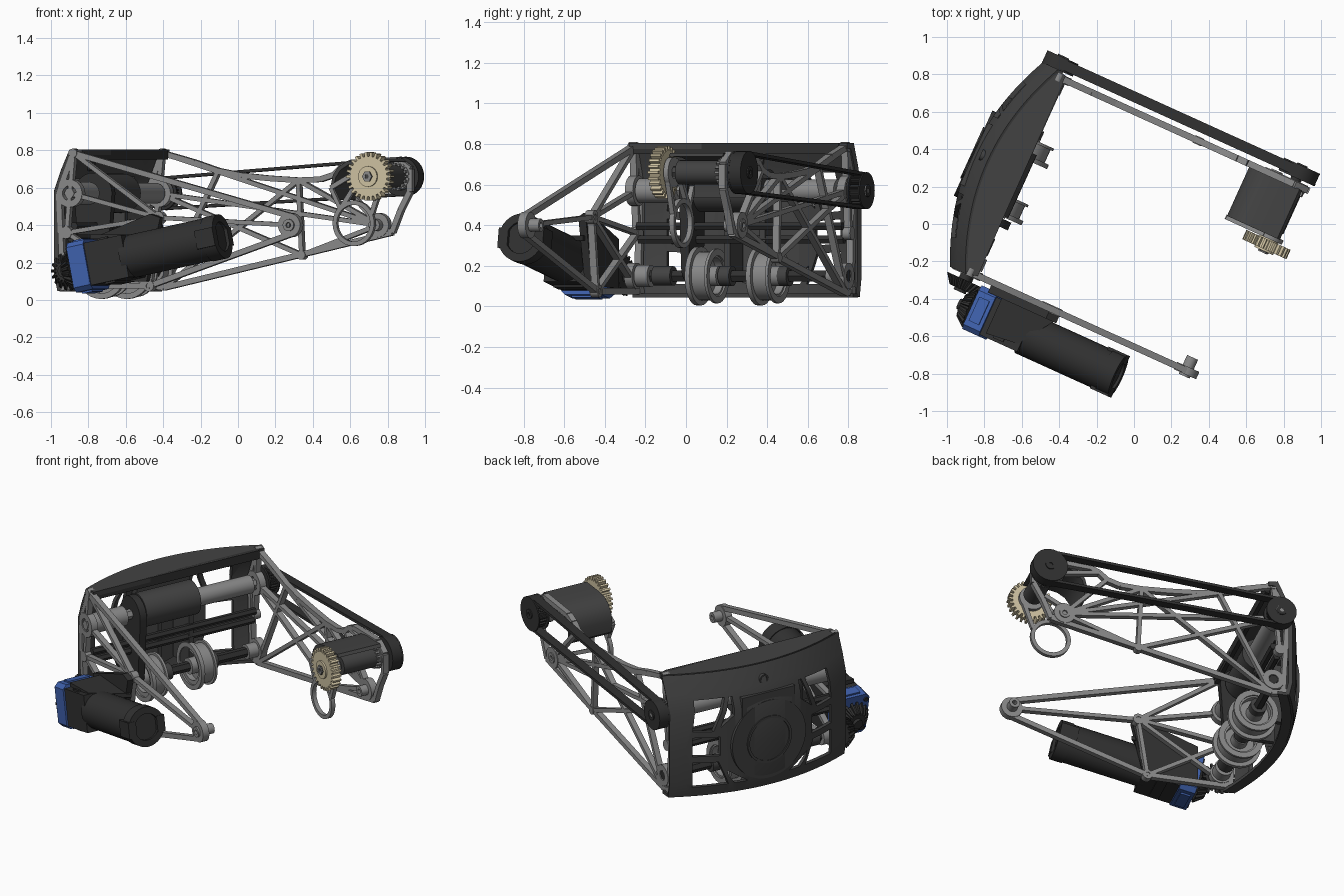
import bpy, bmesh
from math import sin, cos, pi, atan2, acos, hypot, radians
from mathutils import Matrix

if "Cube" in bpy.data.objects:
    bpy.data.objects.remove(bpy.data.objects["Cube"])

ROT = Matrix.Rotation(radians(-24.4), 4, 'Z')   # whole machine is turned in plan


def material(name, r, g, b):
    m = bpy.data.materials.new(name)
    m.diffuse_color = (r, g, b, 1)
    m.use_nodes = True
    m.node_tree.nodes["Principled BSDF"].inputs["Base Color"].default_value = m.diffuse_color
    return m


BLACK = material("black_plastic", .03, .03, .03)
DARK = material("dark_metal", .055, .055, .055)
GREY = material("aluminium", .25, .25, .25)
TAN = material("tan_gear", .62, .54, .36)
BLUE = material("blue_block", .05, .12, .42)


# ---- outlines in the (u, z) plane ----
def circle(u, z, r, n=32):
    return [(u + r * cos(2 * pi * i / n), z + r * sin(2 * pi * i / n)) for i in range(n)]


def rect(u0, u1, z0, z1):
    return [(u0, z0), (u1, z0), (u1, z1), (u0, z1)]


def teeth(u, z, r, depth, n):
    pts = []
    for i in range(n):
        for f, rr in ((-.3, r - depth), (-.2, r), (.2, r), (.3, r - depth)):
            a = 2 * pi * (i + f) / n
            pts.append((u + rr * cos(a), z + rr * sin(a)))
    return pts


def stadium(p, r1, q, r2, n=20):
    a = atan2(q[1] - p[1], q[0] - p[0])
    f = acos((r1 - r2) / hypot(q[0] - p[0], q[1] - p[1]))
    big = [a + f + (2 * pi - 2 * f) * i / n for i in range(n + 1)]
    small = [a - f + 2 * f * i / n for i in range(n + 1)]
    return ([(p[0] + r1 * cos(t), p[1] + r1 * sin(t)) for t in big] +
            [(q[0] + r2 * cos(t), q[1] + r2 * sin(t)) for t in small])


def bar(p, q, w):
    d = hypot(q[0] - p[0], q[1] - p[1])
    x, z = -(q[1] - p[1]) / d * w / 2, (q[0] - p[0]) / d * w / 2
    return [(p[0] + x, p[1] + z), (p[0] - x, p[1] - z), (q[0] - x, q[1] - z), (q[0] + x, q[1] + z)]


# ---- part builder: solids are (outline, v0, v1, inner outline, end scale) ----
def part(name, mat, *solids, M=Matrix()):
    bm = bmesh.new()
    for outline, v0, v1, *rest in solids:
        inner = rest[0] if rest else None
        s = rest[1] if len(rest) > 1 else 1
        cu = sum(p[0] for p in outline) / len(outline)
        cz = sum(p[1] for p in outline) / len(outline)

        def ring(pts, v, k):
            return [bm.verts.new((cu + (u - cu) * k, v, cz + (z - cz) * k)) for u, z in pts]

        def bridge(a, b):
            for i in range(len(a)):
                j = (i + 1) % len(a)
                bm.faces.new((a[i], a[j], b[j], b[i]))
        a, b = ring(outline, v0, 1), ring(outline, v1, s)
        bridge(a, b)
        if inner:
            c, d = ring(inner, v0, 1), ring(inner, v1, s)
            bridge(c, d)
            bridge(a, c)
            bridge(b, d)
        else:
            bm.faces.new(a)
            bm.faces.new(b)
    bm.transform(ROT @ M)
    bmesh.ops.recalc_face_normals(bm, faces=bm.faces)
    me = bpy.data.meshes.new(name)
    bm.to_mesh(me)
    bm.free()
    me.materials.append(mat)
    ob = bpy.data.objects.new(name, me)
    bpy.context.collection.objects.link(ob)
    return ob


def tube(u, z, r, v0, v1, hole=0, n=32):
    return (circle(u, z, r, n), v0, v1, circle(u, z, hole, n) if hole else None)


# ---- truss side arms ----
def arm(name, links, bosses, v0, v1):
    solids = [(bar(p, q, w), v0, v1) for p, q, w in links]
    solids += [tube(u, z, r, v0 - .004, v1 + .004, h, 24) for u, z, r, h in bosses]
    part(name, GREY, *solids)


def chain(pts, w=.026):
    return [(pts[i], pts[i + 1], w) for i in range(len(pts) - 1)]


A, F, C, D = (-.69, .785), (-.775, .57), (-.73, .36), (-.75, .075)
B, E, H, P = (-.71, .57), (-.245, .075), (-.19, .44), (.58, .40)
near = chain([A, F, D, E, (.585, .352)], .03) + chain([A, (.585, .448)], .03)
near += [(p, q, .024) for p, q in ((H, A), (H, D), (H, E), (H, P), (C, H), (B, C), (A, B), (B, H), (E, C))]
ends = [(*A, .024, 0), (*B, .075, .04), (*C, .033, 0), (-.69, .15, .065, .03), (*D, .024, 0)]
arm("near_arm", near, ends + [(*H, .034, .015), (*E, .03, .014), (*P, .065, .025)], -.615, -.58)

T = [A, (-.50, .735), (-.36, .69), (-.22, .665), (-.06, .65), (.11, .64), (.24, .645), (.32, .67), (.365, .71), (.42, .735),
     (.69, .75), (.765, .70), (.765, .58), (.71, .48), (.66, .36)]
V, L = (.13, .24), (-.68, .065)
far = chain(T, .03) + chain([A, F, D, L, T[-1]], .03)
far += [(p, q, .024) for p, q in ((A, P), (L, T[5]), (B, V), (T[5], V), (P, T[7]), (P, T[-1]), (P, V),
                                  (A, C), (L, T[2]), (B, C), (T[8], (.69, .66)), (P, T[5]), (B, P))]
arm("far_arm", far, ends + [(*P, .065, .025), (.69, .66, .075, .03), (*V, .025, 0)], .53, .565)
part("arm_pivot_pins", GREY, tube(*P, .032, -.63, -.52, .014), tube(*P, .032, .48, .575, .014))


# ---- bowed back shell with windows ----
def bow(v):
    return -.79 - .142 * (1 - ((v + .015) / .595) ** 2)


N = 28
edge = [-.61 + 1.19 * i / N for i in range(N + 1)]
bm = bmesh.new()
rows = []
for z, du in ((.05, .02), (.14, 0), (.36, 0), (.58, 0), (.69, .04), (.80, .09)):
    rows.append([bm.verts.new((bow(v) + du, v, z)) for v in edge])
for r, s in zip(rows, rows[1:]):
    for i in range(N):
        bm.faces.new((r[i], r[i + 1], s[i + 1], s[i]))
bm.transform(ROT)
me = bpy.data.meshes.new("back_shell")
bm.to_mesh(me)
bm.free()
me.materials.append(DARK)
shell = bpy.data.objects.new("back_shell", me)
bpy.context.collection.objects.link(shell)
SIDE = Matrix(((0, 1, 0, 0), (1, 0, 0, 0), (0, 0, 1, 0), (0, 0, 0, 1)))   # outline in (v, z), depth along u
FLAT = Matrix(((1, 0, 0, 0), (0, 0, 1, 0), (0, 1, 0, 0), (0, 0, 0, 1)))   # outline in (u, v), depth along z
windows = [[(.46, .47), (.34, .46), (.26, .66), (.44, .66)], [(.30, .48), (.215, .55), (.215, .66), (.235, .66)],
           [(.46, .31), (.30, .30), (.30, .42), (.46, .43)], [(.46, .11), (.25, .11), (.31, .26), (.46, .27)],
           [(.21, .11), (.13, .11), (.26, .20), (.25, .16)]]
cuts = []
for w in windows:
    cuts += [(w, -1.1, -.6), ([(-v - .02, z) for v, z in w], -1.1, -.6)]
cutter = part("window_cutter", DARK, *cuts, M=SIDE)
cutter.hide_render = True
sol = shell.modifiers.new("thickness", 'SOLIDIFY')
sol.thickness, sol.offset = .025, 0
cut = shell.modifiers.new("windows", 'BOOLEAN')
cut.object, cut.operation, cut.solver = cutter, 'DIFFERENCE', 'EXACT'
baked = bpy.data.meshes.new_from_object(shell.evaluated_get(bpy.context.evaluated_depsgraph_get()))
shell.modifiers.clear()
shell.data = baked
bpy.data.objects.remove(cutter)

# shell top, front beam, lower lip and round cover
part("shell_top", DARK, ([(bow(v) + .09, v) for v in edge] + [(-.66, .57), (-.645, -.6)], .775, .805), M=FLAT)
part("top_beam", BLACK, (rect(-.675, -.65, .75, .805), -.58, .53))
part("shell_lower_lip", DARK, ([(bow(v) + .02, v) for v in edge] + [(bow(v) + .08, v) for v in edge[::-1]], .045, .065), M=FLAT)
part("round_cover", DARK, tube(-.01, .35, .25, -.94, -.90, 0, 48), tube(-.01, .35, .15, -.948, -.93, .135, 48),
     (rect(-.19, .17, .52, .65), -.935, -.84), tube(.0, .72, .03, -.90, -.85, .02), M=SIDE)

# ---- rollers and shafts between the arms ----
part("upper_shaft", GREY, tube(-.71, .57, .03, -.62, .66, 0, 6), tube(-.71, .57, .06, -.57, -.36),
     tube(-.71, .57, .055, .12, .50))
part("upper_drum", DARK, tube(-.73, .57, .105, -.25, .12))
part("drum_belt_case", BLACK, (stadium((-.71, .57), .11, (-.71, .2), .085), -.31, -.265))
part("drum_carriers", DARK, (rect(-.88, -.70, .14, .62), .08, .11), (rect(-.88, -.72, .12, .5), -.12, -.09))
part("cross_bars", BLACK, tube(-.70, .395, .022, -.58, .53, 0, 6), tube(-.72, .33, .022, -.58, .53, 0, 6))
part("wheel_shaft", BLACK, tube(-.69, .15, .03, -.70, .565, 0, 6))
part("shaft_collars", GREY, tube(-.69, .15, .055, -.57, -.50), tube(-.69, .15, .045, .46, .525))
part("shaft_sleeves", DARK, tube(-.69, .15, .048, -.48, -.38), tube(-.69, .15, .05, -.12, -.06), tube(-.69, .15, .05, .2, .25))
for i, v in enumerate((-.20, .13)):
    part(f"guide_wheel_{i + 1}", GREY, tube(-.69, .15, .145, v - .055, v - .03, .115), tube(-.69, .15, .12, v - .045, v + .05, .09),
         tube(-.69, .15, .135, v + .045, v + .06, .1), tube(-.69, .15, .1, v - .01, v + .01), tube(-.69, .15, .05, v - .06, v + .07))

# ---- long belt drive on the far side ----
Q, S = (-.715, .57), (.69, .66)
part("drive_belt", BLACK, (stadium(Q, .09, S, .105), .592, .648, stadium(Q, .073, S, .088)))
for n, (u, z), r in (("rear_pulley", Q, .076), ("front_pulley", S, .091)):
    part(n, BLACK, (teeth(u, z, r, .012, 24), .588, .65), tube(u, z, r + .015, .582, .592),
         tube(u, z, r + .015, .647, .655), tube(u, z, .03, .56, .662, .012))

# ---- front gear station ----
part("output_shaft", DARK, tube(*S, .03, .15, .65, 0, 6), tube(*S, .06, .28, .52))
part("output_pinion", GREY, (teeth(*S, .07, .015, 16), .50, .53))
part("tan_gear", TAN, (teeth(*S, .13, .022, 26), .165, .22, None), tube(*S, .055, .155, .23))
part("gear_hub", GREY, tube(*S, .028, .145, .24, .012, 6))
cover = [(.435, .55), (.435, .62), (.447, .67), (.475, .71), (.52, .738), (.58, .75), (.73, .755)]
part("gear_cover", DARK, (cover + [(u + .015, z - .016) for u, z in cover[::-1]], .245, .535))
G = (.575, .41)
part("hanging_link", GREY, tube(*G, .122, .225, .25, .098), tube(*S, .075, .225, .25, .03),
     (bar((.50, .49), (.63, .68), .025), .225, .25), (bar((.68, .46), (.74, .63), .025), .225, .25),
     (bar((.44, .6), (.66, .72), .025), .225, .25), (bar((.44, .6), (.5, .48), .022), .225, .25))

# ---- tilted motor with gearbox on the near side ----
a = radians(11.3)
TILT = Matrix(((0, cos(a), -sin(a), 0), (1, 0, 0, -.775), (0, sin(a), cos(a), .288), (0, 0, 0, 1)))
part("motor_body", BLACK, tube(0, 0, .116, -.30, .22), M=TILT)
part("motor_end_cap", BLACK, tube(0, 0, .121, .19, .25), tube(0, 0, .121, .25, .265, .08),
     (rect(-.122, -.07, -.05, .05), .16, .268), (rect(.07, .122, -.05, .05), .16, .268), M=TILT)
part("gearbox", BLACK, (rect(-.105, .115, -.115, .115), -.50, -.27), (rect(-.09, .12, -.125, .125), -.42, -.36), M=TILT)
O = [(-.115, -.11), (-.09, -.135), (.11, -.135), (.14, -.11), (.14, .11), (.11, .135), (-.09, .135), (-.115, .11)]
part("blue_block", BLUE, (O, -.595, -.495), (rect(-.06, .08, .10, .145), -.575, -.515), (rect(-.06, .08, -.145, -.10), -.575, -.515), M=TILT)
part("block_bolts", BLACK, *[tube(x, z, .014, -.605, -.59, 0, 12) for x in (-.09, .11) for z in (-.1, .1)], M=TILT)
part("motor_bracket", BLACK, ([(-.56, .09), (-.24, .10), (-.16, .44), (-.22, .46), (-.56, .33)], -.655, -.615))
part("bracket_wedge", BLACK, ([(-.48, -.63), (-.16, -.63), (-.30, -.84), (-.48, -.86)], .325, .35), M=FLAT)

# ---- bevel gear pair ----
part("motor_bevel_gear", BLACK, (teeth(0, 0, .11, .022, 18), -.615, -.67, None, .62), tube(0, 0, .03, -.69, -.58), M=TILT)
part("shaft_bevel_gear", BLACK, (teeth(-.70, .155, .105, .022, 18), -.645, -.70, None, .62), tube(-.70, .155, .035, -.715, -.61))

# smooth the round parts, keep edges sharp
for ob in bpy.context.scene.objects:
    ob.select_set(True)
bpy.context.view_layer.objects.active = shell
bpy.ops.object.shade_smooth_by_angle(angle=radians(28))
